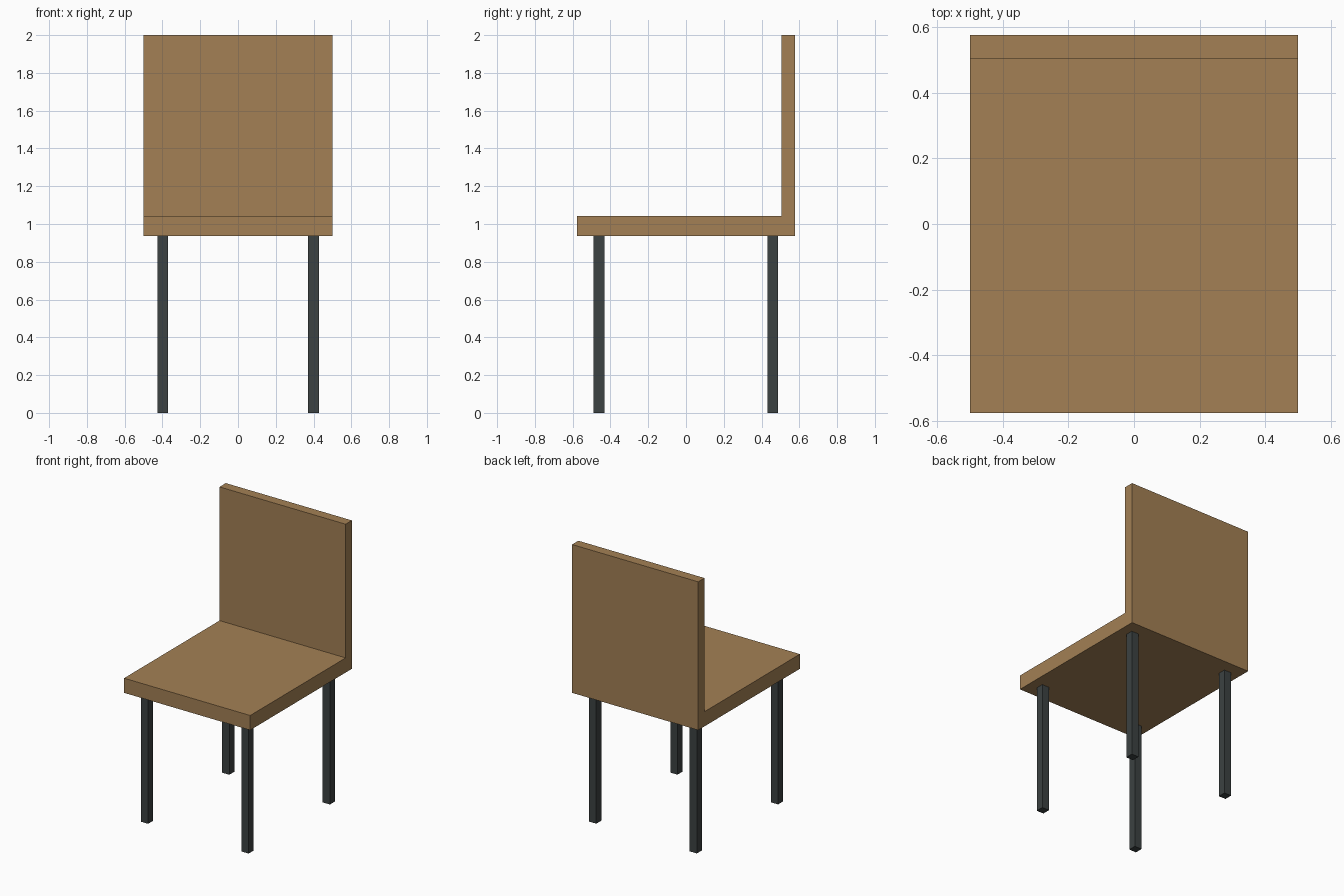
import bpy
import bmesh

cube = bpy.data.objects.get("Cube")
if cube:
    bpy.data.objects.remove(cube, do_unlink=True)


def make_material(name, color):
    mat = bpy.data.materials.new(name)
    mat.use_nodes = True
    mat.diffuse_color = color
    mat.node_tree.nodes["Principled BSDF"].inputs["Base Color"].default_value = color
    return mat


def add_object(name, bm, mat):
    bmesh.ops.recalc_face_normals(bm, faces=bm.faces[:])
    mesh = bpy.data.meshes.new(name)
    bm.to_mesh(mesh)
    bm.free()
    mesh.materials.append(mat)
    obj = bpy.data.objects.new(name, mesh)
    bpy.context.collection.objects.link(obj)
    return obj


wood = make_material("warm wood", (0.366, 0.216, 0.089, 1))
metal = make_material("dark metal", (0.045, 0.054, 0.054, 1))

HALF_WIDTH, HALF_DEPTH = 0.5, 0.576
SEAT_BOTTOM, SEAT_TOP, BACK_FRONT, HEIGHT = 0.937, 1.042, 0.505, 2.0

# Seat and backrest: one L-shaped side profile swept across the width
profile = [(-HALF_DEPTH, SEAT_BOTTOM), (HALF_DEPTH, SEAT_BOTTOM),
           (HALF_DEPTH, HEIGHT), (BACK_FRONT, HEIGHT),
           (BACK_FRONT, SEAT_TOP), (-HALF_DEPTH, SEAT_TOP)]
bm = bmesh.new()
side = bm.faces.new([bm.verts.new((-HALF_WIDTH, y, z)) for y, z in profile])
swept = bmesh.ops.extrude_face_region(bm, geom=[side])["geom"]
bmesh.ops.translate(bm, vec=(2 * HALF_WIDTH, 0, 0),
                    verts=[v for v in swept if isinstance(v, bmesh.types.BMVert)])
add_object("seat_and_backrest", bm, wood)

# Four square legs, standing on the floor and meeting the seat underside
LEG = 0.057
for row, y in (("front", -0.461), ("back", 0.459)):
    for hand, x in (("left", 0.399), ("right", -0.399)):
        bm = bmesh.new()
        bmesh.ops.create_cube(bm, size=1)
        bmesh.ops.scale(bm, vec=(LEG, LEG, SEAT_BOTTOM), verts=bm.verts[:])
        leg = add_object(f"{row}_{hand}_leg", bm, metal)
        leg.location = (x, y, SEAT_BOTTOM / 2)
